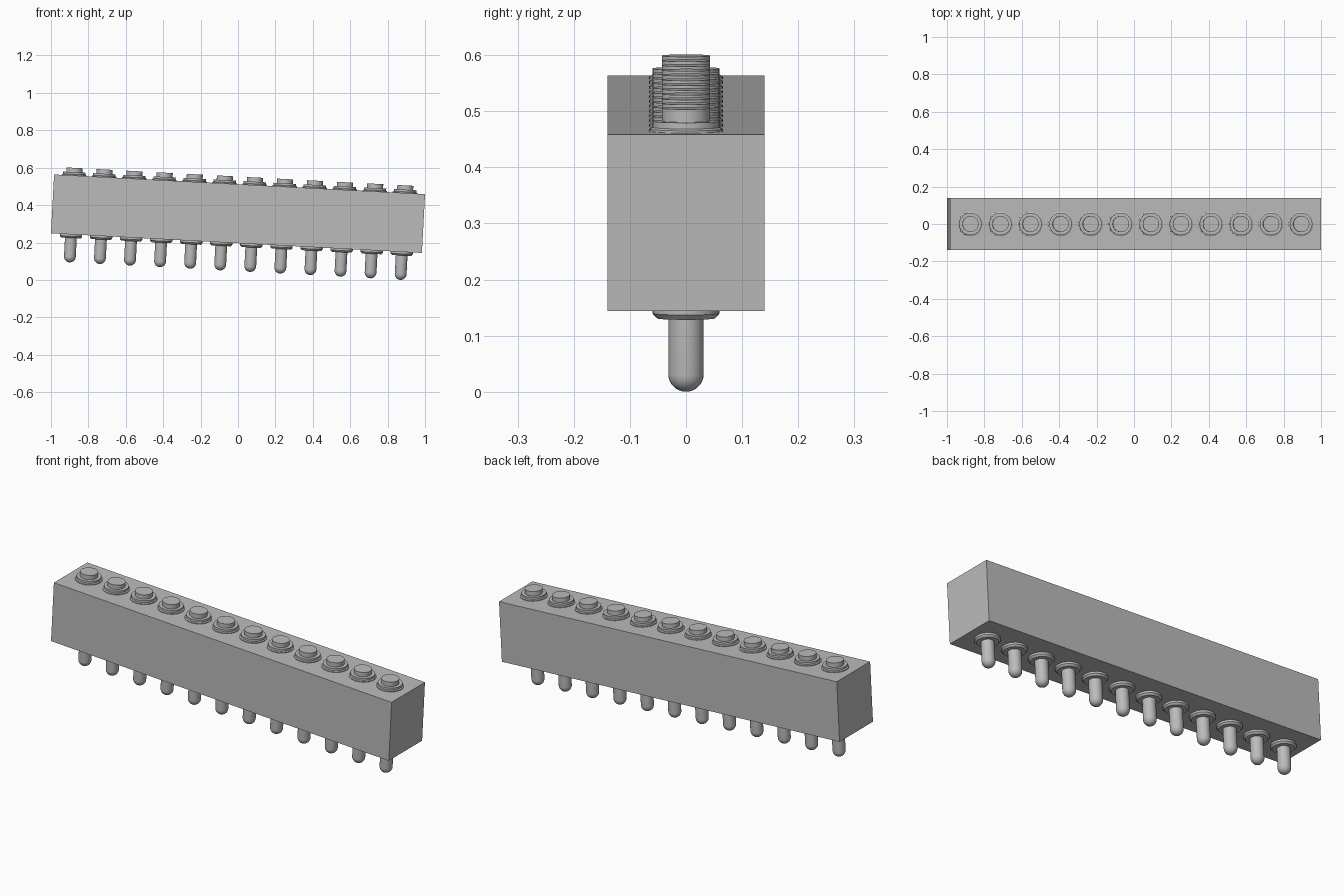
import bpy, bmesh, math
from mathutils import Matrix, Vector

cube = bpy.data.objects.get("Cube")
if cube:
    bpy.data.objects.remove(cube, do_unlink=True)

LENGTH, DEPTH, HEIGHT = 1.986, 0.28, 0.315
PIN_COUNT, PITCH = 12, 0.161
HALF = HEIGHT / 2

# The whole strip leans slightly about the y axis
tilt = Matrix.Translation((0, 0, 0.354)) @ Matrix.Rotation(math.radians(3.03), 4, 'Y')

grey = bpy.data.materials.new("plain grey")
grey.use_nodes = True
color = (0.5, 0.5, 0.5, 1)
grey.diffuse_color = color
grey.node_tree.nodes["Principled BSDF"].inputs["Base Color"].default_value = color


def add_object(name, bm, matrix, smooth=False):
    bmesh.ops.recalc_face_normals(bm, faces=bm.faces)
    mesh = bpy.data.meshes.new(name)
    bm.to_mesh(mesh)
    bm.free()
    mesh.materials.append(grey)
    obj = bpy.data.objects.new(name, mesh)
    bpy.context.collection.objects.link(obj)
    obj.matrix_world = matrix
    if smooth:
        bpy.ops.object.select_all(action='DESELECT')
        obj.select_set(True)
        bpy.context.view_layer.objects.active = obj
        bpy.ops.object.shade_smooth_by_angle(angle=math.radians(30))
    return obj


def lathe(profile, segments=32):
    """Spin a (radius, height) profile around z."""
    bm = bmesh.new()
    verts = [bm.verts.new((r, 0, z)) for r, z in profile]
    edges = [bm.edges.new(pair) for pair in zip(verts, verts[1:])]
    bmesh.ops.spin(bm, geom=verts + edges, cent=(0, 0, 0), axis=(0, 0, 1),
                   angle=math.tau, steps=segments, use_duplicate=False)
    bmesh.ops.remove_doubles(bm, verts=bm.verts, dist=0.0001)
    return bm


# Housing block
bm = bmesh.new()
bmesh.ops.create_cube(bm, size=1)
bmesh.ops.scale(bm, vec=(LENGTH, DEPTH, HEIGHT), verts=bm.verts)
add_object("housing", bm, tilt)

# Top contact: tapered collar with a flat round button
contact_profile = [(0, -0.01), (0.066, -0.01), (0.066, 0.004), (0.06, 0.007),
                   (0.06, 0.018), (0.043, 0.018), (0.043, 0.041), (0, 0.041)]

# Bottom pin: chamfered collar and a shaft with a round tip
PIN_R, PIN_LEN = 0.0315, 0.15
pin_profile = [(0, 0.01), (0.06, 0.01), (0.06, -0.01), (0.052, -0.019), (PIN_R, -0.019)]
for i in range(9):
    a = math.pi / 2 * i / 8
    pin_profile.append((PIN_R * math.cos(a), -PIN_LEN + PIN_R * (1 - math.sin(a))))

for i in range(PIN_COUNT):
    x = (i - (PIN_COUNT - 1) / 2) * PITCH
    add_object(f"top_contact_{i + 1}", lathe(contact_profile),
               tilt @ Matrix.Translation(Vector((x, 0, HALF))), True)
    add_object(f"bottom_pin_{i + 1}", lathe(pin_profile),
               tilt @ Matrix.Translation(Vector((x, 0, -HALF))), True)
